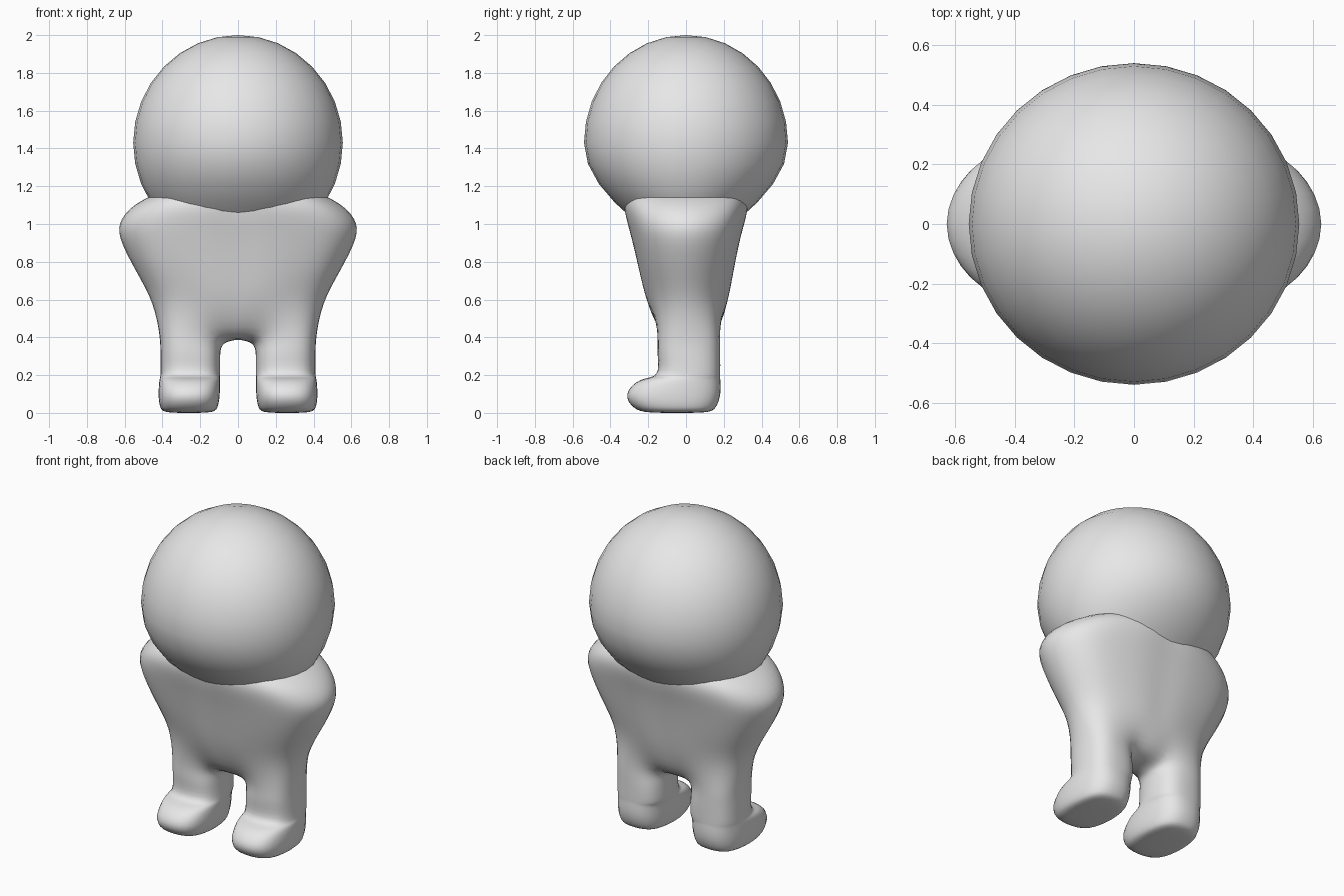
import bpy, bmesh, math

cube = bpy.data.objects.get("Cube")
if cube:
    bpy.data.objects.remove(cube, do_unlink=True)

GREY = (0.8, 0.8, 0.8, 1.0)
mat = bpy.data.materials.new("plain_grey")
mat.use_nodes = True
mat.diffuse_color = GREY
mat.node_tree.nodes["Principled BSDF"].inputs["Base Color"].default_value = GREY


def add_object(name, bm):
    bmesh.ops.recalc_face_normals(bm, faces=bm.faces[:])
    for f in bm.faces:
        f.smooth = True
    mesh = bpy.data.meshes.new(name)
    bm.to_mesh(mesh)
    bm.free()
    mesh.materials.append(mat)
    obj = bpy.data.objects.new(name, mesh)
    bpy.context.scene.collection.objects.link(obj)
    return obj


# Head: ellipsoid whose lower half narrows front to back
bm = bmesh.new()
bmesh.ops.create_uvsphere(bm, u_segments=32, v_segments=16, radius=1)
for v in bm.verts:
    low = max(0.0, -v.co.z)
    v.co = (0.555 * v.co.x, 0.54 * v.co.y * (1 - 0.52 * low ** 2), 1.43 + 0.57 * v.co.z)
add_object("head", bm)

# Body: one half as a cage of rings, mirrored and subdivided
LEG = [(-.75, -.8), (0, -1), (.75, -.8), (1, 0), (.75, .8), (0, 1), (-.75, .8), (-1, 0)]
FRONT = [(0, -1), (.27, -1), (.6, -.88), (.87, -.6), (1, 0)]
TORSO = FRONT + [(x, -y) for x, y in FRONT[-2::-1]]

bm = bmesh.new()


def leg_ring(z, x0, x1, y0, y1):
    return [bm.verts.new(((x0 + x1) / 2 + u * (x1 - x0) / 2,
                          (y0 + y1) / 2 + v * (y1 - y0) / 2, z)) for u, v in LEG]


def torso_ring(z, rx, front, back):
    return [bm.verts.new((u * rx, (front + back) / 2 + v * (back - front) / 2, z))
            for u, v in TORSO]


def bridge(a, b, closed):
    n = len(a)
    for i in range(n if closed else n - 1):
        j = (i + 1) % n
        bm.faces.new((a[i], a[j], b[j], b[i]))


# Hip ring shared by leg and torso, with the arch between the legs
hip = leg_ring(0.41, 0.085, 0.415, -0.15, 0.18)
hip[7].co = (0.07, 0.015, 0.365)
arch = [bm.verts.new(p) for p in ((0, -0.12, 0.42), (0, 0.015, 0.39), (0, 0.15, 0.42))]
bm.faces.new((hip[0], hip[7], arch[1], arch[0]))
bm.faces.new((hip[7], hip[6], arch[2], arch[1]))

# Leg and foot
ring = hip
for row in [(.31, .095, .41, -.15, .18), (.205, .095, .41, -.155, .18),
            (.175, .097, .415, -.24, .18), (.10, .097, .42, -.31, .18),
            (.03, .11, .41, -.275, .155), (.004, .15, .37, -.2, .1)]:
    new = leg_ring(*row)
    bridge(ring, new, True)
    ring = new
bm.faces.new(ring)

# Torso and shoulders
ring = [arch[0]] + hip[:7] + [arch[2]]
for row in [(.58, .455, -.2, .215), (.75, .54, -.245, .25), (.92, .622, -.285, .285),
            (1.03, .612, -.314, .314), (1.13, .5, -.325, .325), (1.2, .3, -.25, .25)]:
    new = torso_ring(*row)
    bridge(ring, new, False)
    ring = new
bm.faces.new(ring)

body = add_object("body", bm)
mirror = body.modifiers.new("mirror", 'MIRROR')
mirror.use_clip = True
mirror.merge_threshold = 0.002
subsurf = body.modifiers.new("smooth", 'SUBSURF')
subsurf.levels = subsurf.render_levels = 2

# Push the cage outward so the smoothed surface passes through its points
targets = [v.co.copy() for v in body.data.vertices]
for step in range(4):
    bpy.context.view_layer.update()
    smooth = body.evaluated_get(bpy.context.evaluated_depsgraph_get()).data
    offsets = [t - smooth.vertices[i].co for i, t in enumerate(targets)]
    for v, t, d in zip(body.data.vertices, targets, offsets):
        v.co += d * 0.8
        if t.x == 0:
            v.co.x = 0
    body.data.update()
    body.update_tag()
